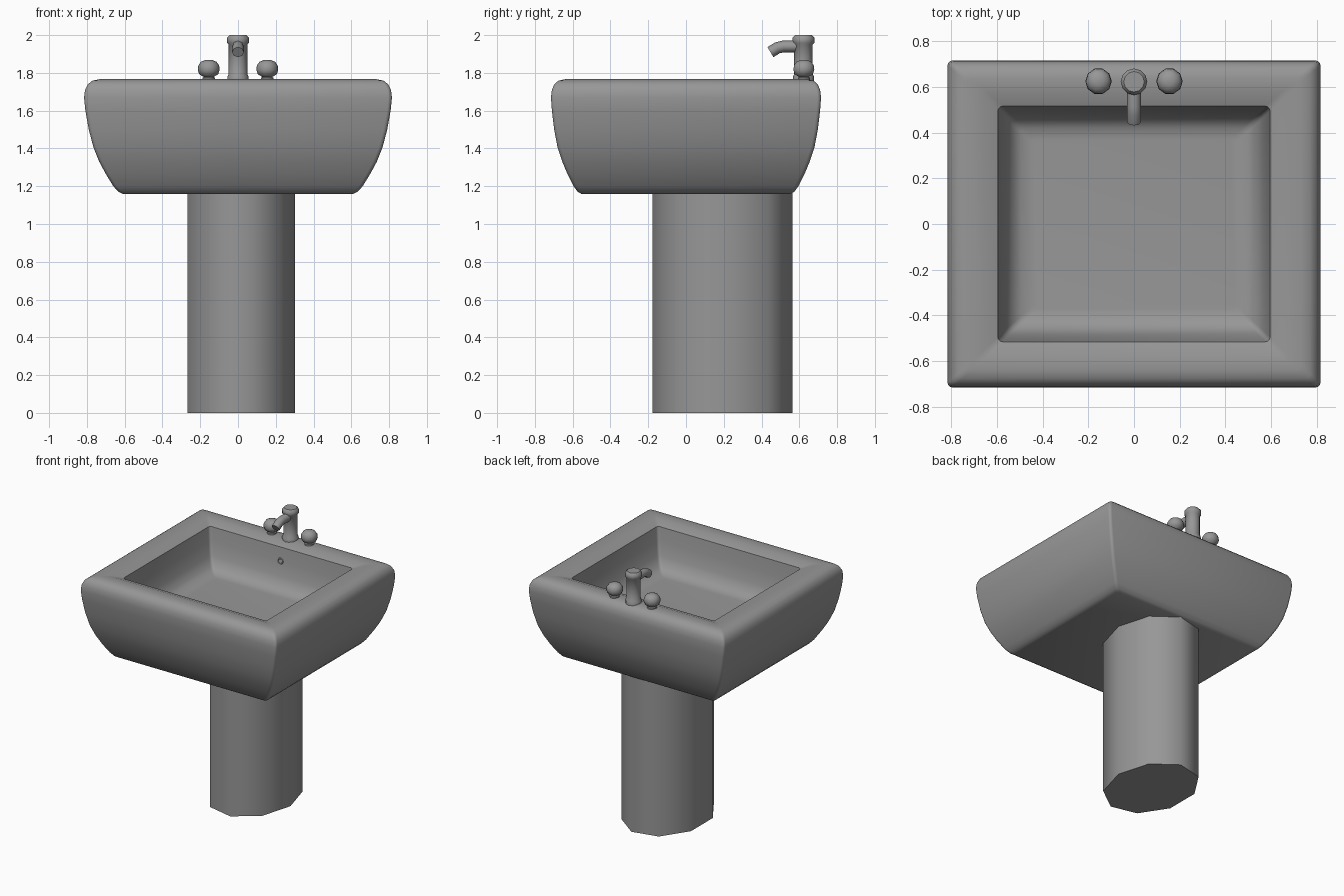
import bpy, bmesh, math
from mathutils import Vector

cube = bpy.data.objects.get("Cube")
if cube:
    bpy.data.objects.remove(cube, do_unlink=True)

# Single ceramic colour
ceramic = bpy.data.materials.new("grey_ceramic")
ceramic.use_nodes = True
GREY = (0.31, 0.31, 0.31, 1)
ceramic.diffuse_color = GREY
ceramic.node_tree.nodes["Principled BSDF"].inputs["Base Color"].default_value = GREY


def finish(obj, angle=50):
    obj.data.materials.append(ceramic)
    bpy.ops.object.select_all(action='DESELECT')
    obj.select_set(True)
    bpy.context.view_layer.objects.active = obj
    bpy.ops.object.shade_smooth_by_angle(angle=math.radians(angle))


def loft(name, rings, angle=50):
    """Skin a stack of equal-length rings and cap both ends."""
    bm = bmesh.new()
    loops = [[bm.verts.new(p) for p in ring] for ring in rings]
    n = len(loops[0])
    for low, high in zip(loops, loops[1:]):
        for i in range(n):
            j = (i + 1) % n
            bm.faces.new((low[i], low[j], high[j], high[i]))
    bm.faces.new(loops[0][::-1])
    bm.faces.new(loops[-1])
    bmesh.ops.recalc_face_normals(bm, faces=bm.faces)
    mesh = bpy.data.meshes.new(name)
    bm.to_mesh(mesh)
    bm.free()
    obj = bpy.data.objects.new(name, mesh)
    bpy.context.collection.objects.link(obj)
    finish(obj, angle)
    return obj


def rounded_rectangle(hx, hy, z, r=0.02, steps=3):
    ring = []
    for k, (sx, sy) in enumerate(((1, 1), (-1, 1), (-1, -1), (1, -1))):
        for s in range(steps + 1):
            a = math.pi / 2 * (k + s / steps)
            ring.append((sx * (hx - r) + r * math.cos(a),
                         sy * (hy - r) + r * math.sin(a), z))
    return ring


def ellipse(cx, cy, rx, ry, z, sides):
    return [(cx + rx * math.cos(math.tau * i / sides),
             cy + ry * math.sin(math.tau * i / sides), z) for i in range(sides)]


def lathe(name, cx, cy, profile, sides):
    return loft(name, [ellipse(cx, cy, r, r, z, sides) for r, z in profile])


# Basin: outer shell, rolled rim, inner lip, bowl and floor
basin_rows = [
    (0.61, 0.555, 1.16), (0.635, 0.575, 1.172), (0.66, 0.595, 1.2),
    (0.70, 0.628, 1.265), (0.735, 0.655, 1.33), (0.765, 0.68, 1.405),
    (0.79, 0.698, 1.5), (0.808, 0.71, 1.6), (0.815, 0.715, 1.67),
    (0.81, 0.71, 1.71), (0.795, 0.697, 1.74), (0.77, 0.675, 1.759),
    (0.73, 0.638, 1.767), (0.66, 0.575, 1.762), (0.595, 0.515, 1.74),
    (0.582, 0.502, 1.64), (0.562, 0.482, 1.54), (0.535, 0.457, 1.48),
    (0.495, 0.42, 1.45), (0.44, 0.37, 1.445),
]
loft("basin", [rounded_rectangle(*row) for row in basin_rows], 48)

# Nine-sided pedestal
loft("pedestal", [ellipse(0.008, 0.193, 0.293, 0.376, z, 9) for z in (0, 1.17)])

# Tap body with base flange and cap
TAP_Y = 0.622
lathe("tap_body", 0, TAP_Y, [
    (0.056, 1.755), (0.056, 1.782), (0.049, 1.792), (0.049, 1.95),
    (0.058, 1.96), (0.058, 1.985), (0.045, 2.0)], 12)

# Spout bending down at the tip
curve = bpy.data.curves.new("spout", 'CURVE')
curve.dimensions = '3D'
curve.bevel_depth = 0.031
curve.bevel_resolution = 2
curve.use_fill_caps = True
path = curve.splines.new('POLY')
path.points.add(3)
for point, (y, z) in zip(path.points, ((0.61, 1.94), (0.515, 1.94), (0.485, 1.933), (0.447, 1.91))):
    point.co = (0, y, z, 1)
spout = bpy.data.objects.new("spout", curve)
bpy.context.collection.objects.link(spout)
bpy.ops.object.select_all(action='DESELECT')
spout.select_set(True)
bpy.context.view_layer.objects.active = spout
bpy.ops.object.convert(target='MESH')
finish(bpy.context.view_layer.objects.active)

# Pair of round handles on short stems
for side, x in (("right", -0.155), ("left", 0.155)):
    lathe(side + "_handle", x, TAP_Y + 0.002, [
        (0.034, 1.755), (0.034, 1.774), (0.026, 1.778), (0.05, 1.793),
        (0.058, 1.815), (0.055, 1.84), (0.042, 1.858), (0.02, 1.868)], 10)

# Overflow ring on the back wall of the bowl
bpy.ops.mesh.primitive_torus_add(
    major_radius=0.02, minor_radius=0.005, major_segments=16, minor_segments=6,
    location=(0, 0.502, 1.64), rotation=(math.radians(83), 0, 0))
ring = bpy.context.object
ring.name = "overflow_ring"
finish(ring)
